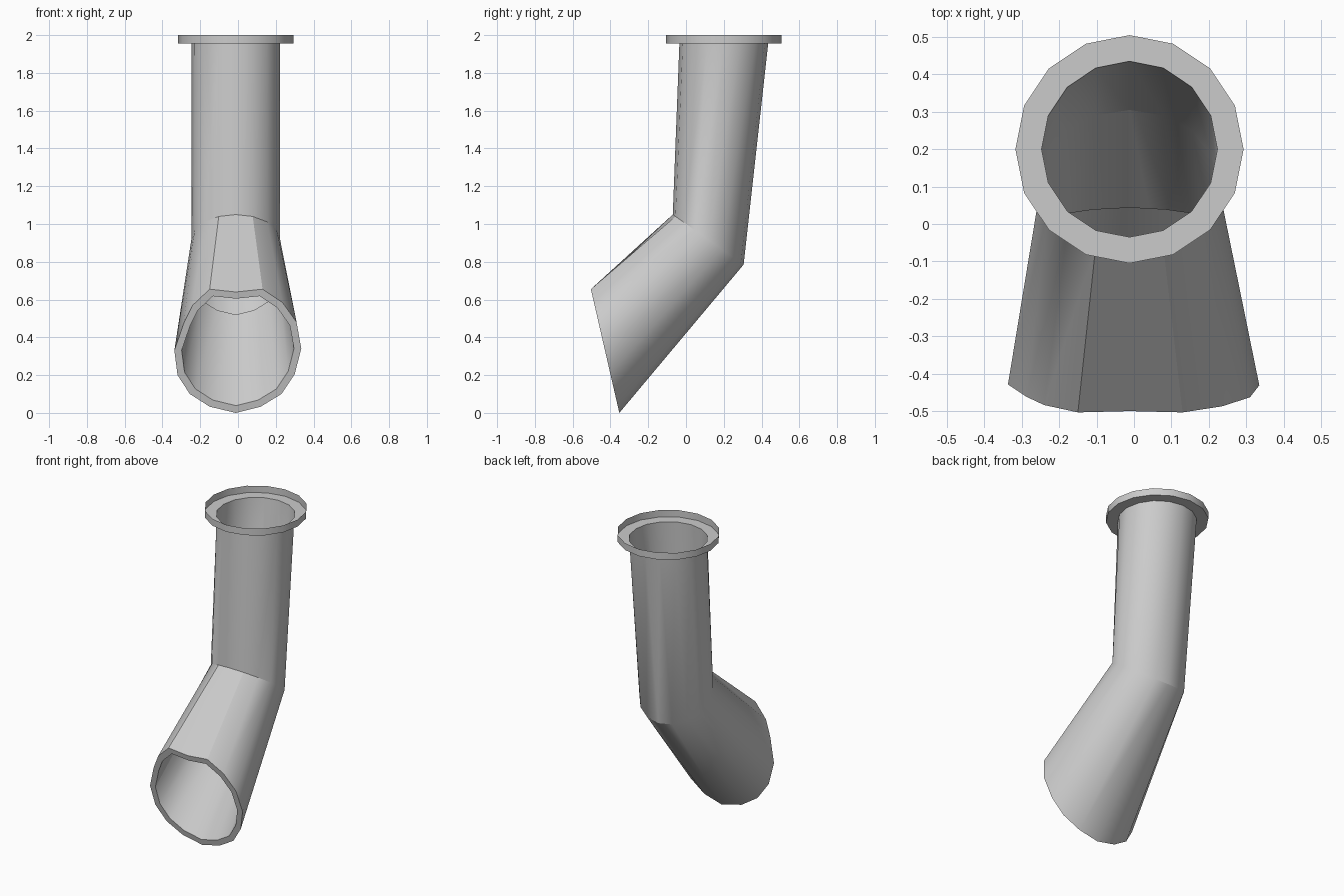
import bpy, math

if "Cube" in bpy.data.objects:
    bpy.data.objects.remove(bpy.data.objects["Cube"])

N = 16
CX = -0.012
ANG = [2 * math.pi * i / N for i in range(N)]


def ring(r, y, z, ry=None, tilt=0.0):
    """16-sided loop; tilt lowers its back and raises its front."""
    ry = r if ry is None else ry
    return [(CX + r * math.cos(a), y + ry * math.sin(a), z - tilt * math.sin(a)) for a in ANG]


def loft(name, rings):
    """Skin consecutive loops into an open shell."""
    verts = [v for loop in rings for v in loop]
    faces = []
    for k in range(len(rings) - 1):
        for i in range(N):
            j = (i + 1) % N
            faces.append((k * N + i, k * N + j, (k + 1) * N + j, (k + 1) * N + i))
    mesh = bpy.data.meshes.new(name)
    mesh.from_pydata(verts, [], faces)
    mesh.update()
    obj = bpy.data.objects.new(name, mesh)
    bpy.context.collection.objects.link(obj)
    bpy.ops.object.select_all(action='DESELECT')
    obj.select_set(True)
    bpy.context.view_layer.objects.active = obj
    bpy.ops.object.shade_smooth_by_angle(angle=math.radians(30))
    return obj


# Slightly dented mouth outline (x, z), lying on a slanted plane
outline = [(0.335, 0.34), (0.30, 0.205), (0.23, 0.10), (0.12, 0.033),
           (CX, 0.0), (-0.15, 0.033), (-0.255, 0.10), (-0.32, 0.20),
           (-0.337, 0.33), (-0.287, 0.475), (-0.24, 0.57), (-0.15, 0.655),
           (CX, 0.64), (0.13, 0.655), (0.235, 0.585), (0.31, 0.48)]


def on_plane(x, z):
    return (x, -0.353 - 0.23 * z, z)


mouth = [on_plane(x, z) for x, z in outline]
mouth_in = [on_plane(x * 0.885, 0.335 + (z - 0.335) * 0.885) for x, z in outline]

# Inner liner end: mouth loop shrunk and pushed up the pipe
low = mouth_in[4]
liner_end = [(CX + (x - CX) * 0.82, 0.045 + (y - low[1]) * 0.82, 0.52 + (z - low[2]) * 0.82)
             for x, y, z in mouth_in]

# Bent pipe: liner, mouth rim, flared lower leg, elbow, upper leg
top = ring(0.235, 0.20, 1.955)
elbow = ring(0.235, 0.1175, 0.9175, 0.1875, 0.1325)
loft("bent_pipe", [liner_end, mouth_in, mouth, elbow, top])

# Flange: flat collar with a thin upright lip
loft("top_flange", [top, ring(0.305, 0.20, 1.955), ring(0.305, 0.20, 2.0)])
